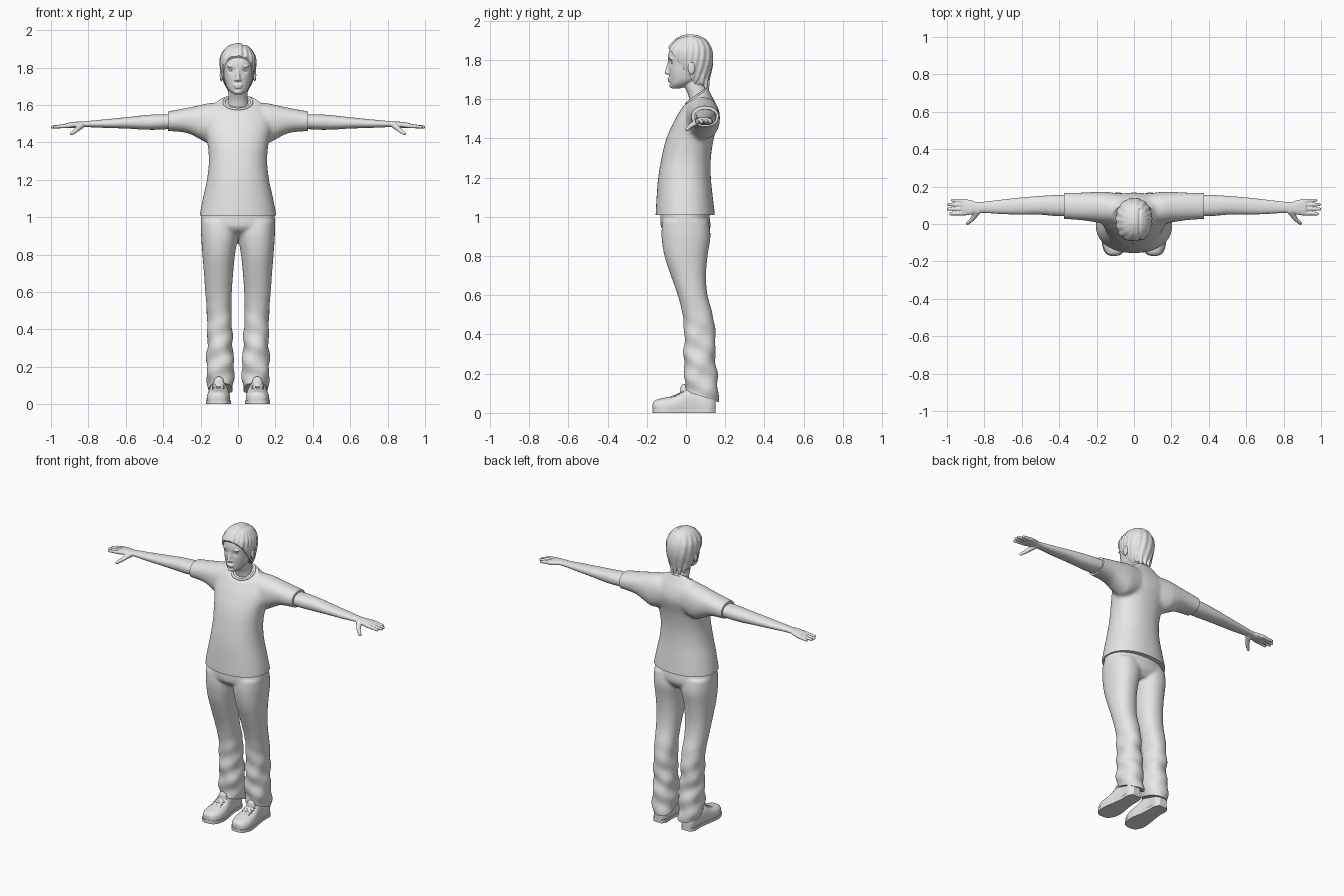
import bpy
import bmesh
import math
from mathutils import Vector, Matrix

cube = bpy.data.objects.get("Cube")
if cube:
    bpy.data.objects.remove(cube, do_unlink=True)

grey = bpy.data.materials.new("plain grey")
grey.use_nodes = True
grey.diffuse_color = (0.8, 0.8, 0.8, 1)
grey.node_tree.nodes["Principled BSDF"].inputs["Base Color"].default_value = (0.8, 0.8, 0.8, 1)


def blend(p, q, r, s, t):
    """Smooth curve value between q and r."""
    return 0.5 * (2 * q + (r - p) * t + (2 * p - 5 * q + 4 * r - s) * t * t
                  + (3 * q - p - 3 * r + s) * t ** 3)


def loft(bm, sections, axis="z", n=40, steps=5, power=0.9):
    """Closed skin through ovals given as (position, low a, high a, low b, high b)."""
    main, a, b = {"x": (0, 1, 2), "y": (1, 0, 2), "z": (2, 0, 1)}[axis]
    last = len(sections) - 1
    dense = []
    for i in range(last):
        four = [sections[max(0, min(last, i + k))] for k in (-1, 0, 1, 2)]
        dense += [[blend(*v, j / steps) for v in zip(*four)] for j in range(steps)]
    dense.append(sections[-1])
    rings = []
    for pos, a0, a1, b0, b1 in dense:
        ring = []
        for k in range(n):
            c, s = math.cos(math.tau * k / n), math.sin(math.tau * k / n)
            co = [0, 0, 0]
            co[main] = pos
            co[a] = (a0 + a1) / 2 + (a1 - a0) / 2 * math.copysign(abs(c) ** power, c)
            co[b] = (b0 + b1) / 2 + (b1 - b0) / 2 * math.copysign(abs(s) ** power, s)
            ring.append(bm.verts.new(co))
        rings.append(ring)
    for lo, hi in zip(rings, rings[1:]):
        for k in range(n):
            bm.faces.new((lo[k], lo[k - 1], hi[k - 1], hi[k]))
    bm.faces.new(rings[0])
    bm.faces.new(rings[-1][::-1])


def even(rows):
    """Symmetric sections from (height, half width, front, back)."""
    return [(z, -w, w, f, b) for z, w, f, b in rows]


def blob(bm, centre, size):
    m = Matrix.Translation(centre) @ Matrix.Diagonal((*size, 1))
    bmesh.ops.create_icosphere(bm, subdivisions=3, radius=1, matrix=m)


def taper(bm, start, end, r0, r1, count=16):
    """Tapered round finger made of overlapping balls."""
    for i in range(count + 1):
        t = i / count
        r = r0 + (r1 - r0) * t
        blob(bm, Vector(start).lerp(Vector(end), t), (r, r, r))


def finish(name, bm, voxel=0, relax=4, warp=None, cuts=(), mirror=False):
    """Fuse the shells, relax, warp and trim them; each cut removes its normal's side."""
    bmesh.ops.recalc_face_normals(bm, faces=bm.faces)
    mesh = bpy.data.meshes.new(name)
    bm.to_mesh(mesh)
    bm.free()
    obj = bpy.data.objects.new(name, mesh)
    bpy.context.collection.objects.link(obj)
    if voxel:
        fuse = obj.modifiers.new("fuse", "REMESH")
        fuse.mode = "VOXEL"
        fuse.voxel_size = voxel
        soft = obj.modifiers.new("soft", "SMOOTH")
        soft.iterations = relax
        graph = bpy.context.evaluated_depsgraph_get()
        mesh = bpy.data.meshes.new_from_object(obj.evaluated_get(graph))
        obj.modifiers.clear()
        obj.data = mesh
    bm = bmesh.new()
    bm.from_mesh(mesh)
    bm.normal_update()
    if warp:
        for v, shift in [(v, warp(v.co, v.normal)) for v in bm.verts]:
            v.co += shift
    for point, normal in cuts:
        bmesh.ops.bisect_plane(bm, geom=bm.verts[:] + bm.edges[:] + bm.faces[:],
                               plane_co=point, plane_no=normal, clear_outer=True)
        rim = [e for e in bm.edges if e.is_boundary]
        bmesh.ops.holes_fill(bm, edges=rim, sides=0)
    bmesh.ops.recalc_face_normals(bm, faces=bm.faces)
    bm.to_mesh(mesh)
    bm.free()
    mesh.materials.clear()
    mesh.materials.append(grey)
    mesh.shade_smooth()
    mesh.set_sharp_from_angle(angle=math.radians(50))
    if mirror:
        obj.modifiers.new("other side", "MIRROR")
    return obj


# Shirt: body and both sleeves fused, trimmed at hem, cuffs and neckline
bm = bmesh.new()
loft(bm, even([(.95, .21, -.155, .147), (1.01, .205, -.155, .147), (1.1, .188, -.15, .137),
               (1.2, .166, -.142, .127), (1.3, .156, -.125, .127), (1.4, .164, -.1, .142),
               (1.5, .185, -.055, .168), (1.57, .16, -.012, .155), (1.62, .11, .015, .13),
               (1.66, .06, .03, .11)]))
sleeve = [(.06, .0, .16, 1.42, 1.61), (.15, .0, .172, 1.395, 1.61), (.2, .008, .172, 1.415, 1.6),
          (.28, .02, .168, 1.452, 1.583), (.42, .03, .166, 1.462, 1.557)]
loft(bm, sleeve, "x")
loft(bm, [(-s[0], *s[1:]) for s in sleeve], "x")
finish("shirt", bm, .009, 10, cuts=[((0, 0, 1.01), (0, 0, -1)), ((.375, 0, 0), (1, 0, 0)),
                                    ((-.375, 0, 0), (-1, 0, 0)),
                                    ((0, .005, 1.578), (0, -.07, .1))])

# Collar band
bm = bmesh.new()
for k in range(64):
    t = math.tau * k / 64
    blob(bm, (.074 * math.sin(t), .056 - .054 * math.cos(t), 1.615 - .037 * math.cos(t)),
         (.008, .008, .008))
finish("collar", bm, .004, 3)

# Trousers: hips and legs fused, with soft folds toward the ankles
bm = bmesh.new()
loft(bm, even([(1.04, .19, -.13, .115), (1.0, .197, -.13, .12), (.94, .188, -.124, .124),
               (.89, .1, -.06, .09)]))
leg = [(.98, .0, .198, -.12, .115), (.9, .0, .197, -.125, .125), (.8, .016, .19, -.11, .11),
       (.7, .026, .182, -.077, .102), (.6, .033, .175, -.042, .11), (.5, .034, .167, -.017, .137),
       (.4, .032, .164, -.01, .15), (.3, .028, .165, -.01, .15), (.2, .02, .168, -.01, .157),
       (.13, .025, .165, -.005, .165), (.02, .03, .158, .0, .167)]
loft(bm, leg)
loft(bm, [(z, -x1, -x0, y0, y1) for z, x0, x1, y0, y1 in leg])


def folds(co, normal):
    amount = .004 * max(0, min(1, (.55 - co.z) / .25))
    around = math.atan2(co.y - .07, abs(co.x) - .1)
    return normal * amount * (math.sin(55 * co.z + 2 * around) + .6 * math.sin(31 * co.z - 3 * around))


finish("trousers", bm, .008, 8, folds, [((0, 0, .11), (0, -.33, -1))])

# Shoes with sole, tongue and laces
shoe = [(-.17, .09, .125, .02, .05), (-.155, .063, .15, -.01, .066), (-.11, .043, .167, -.02, .077),
        (-.05, .043, .163, -.02, .092), (0, .053, .155, -.02, .12), (.06, .06, .147, -.02, .12),
        (.12, .06, .147, -.02, .11), (.15, .075, .13, .0, .08)]
bm = bmesh.new()
loft(bm, shoe, "y", power=.8)
blob(bm, (.103, -.012, .115), (.03, .018, .035))
finish("shoes", bm, .006, 3, cuts=[((0, 0, .006), (0, 0, -1))], mirror=True)
bm = bmesh.new()
loft(bm, [(y, a - .004, b + .004, -.03, .065) for y, a, b, _, _ in shoe], "y", power=.7)
finish("soles", bm, .006, 2, cuts=[((0, 0, 0), (0, 0, -1)), ((0, 0, .02), (0, 0, 1))], mirror=True)
bm = bmesh.new()
for i in range(4):
    y, z = -.075 + .02 * i, .083 + .009 * i
    for side in (-1, 1):
        taper(bm, (.105 - .03 * side, y, z - .004), (.105 + .025 * side, y + .014, z + .004),
              .005, .005, 12)
finish("laces", bm, .003, 2, mirror=True)

# Arms with hands
bm = bmesh.new()
loft(bm, [(.32, .045, .155, 1.475, 1.55), (.42, .043, .155, 1.468, 1.55), (.5, .05, .15, 1.468, 1.545),
          (.6, .05, .142, 1.474, 1.534), (.7, .053, .131, 1.477, 1.524), (.83, .06, .117, 1.482, 1.512),
          (.87, .05, .127, 1.478, 1.51), (.92, .047, .133, 1.476, 1.503)], "x")
for y0, y1, tip in ((.123, .127, .972), (.102, .104, .992), (.08, .08, .994), (.058, .054, .98)):
    taper(bm, (.9, y0, 1.49), (tip, y1, 1.482), .0125, .0085)
taper(bm, (.835, .07, 1.493), (.865, .025, 1.465), .018, .012)
taper(bm, (.865, .025, 1.465), (.89, .004, 1.446), .012, .009)
finish("arms", bm, .004, 3, mirror=True)

# Head and neck with sunken eye sockets
bm = bmesh.new()
loft(bm, even([(1.55, .062, .025, .13), (1.62, .053, .012, .112), (1.67, .05, -.01, .1),
               (1.74, .05, -.02, .1)]))
loft(bm, even([(1.655, .02, -.072, -.03), (1.675, .045, -.08, .02), (1.7, .062, -.083, .07),
               (1.74, .074, -.087, .1), (1.78, .081, -.089, .118), (1.82, .086, -.091, .125),
               (1.86, .08, -.08, .118), (1.89, .066, -.055, .1), (1.91, .04, -.02, .065)]))
taper(bm, (0, -.083, 1.79), (0, -.097, 1.738), .009, .012)
blob(bm, (0, -.085, 1.705), (.026, .01, .006))
blob(bm, (0, -.083, 1.694), (.021, .01, .007))
blob(bm, (0, -.073, 1.67), (.02, .013, .012))
for side in (-1, 1):
    blob(bm, (.011 * side, -.09, 1.734), (.009, .011, .007))
    blob(bm, (.036 * side, -.078, 1.807), (.024, .01, .007))
    ear = Vector((.089 * side, .028, 1.758))
    blob(bm, ear, (.009, .019, .034))


def sockets(co, normal):
    near = Vector((abs(co.x), co.y, co.z)) - Vector((.036, -.078, 1.786))
    return Vector((0, .009 * math.exp(-(near.length / .015) ** 2), 0))


finish("head", bm, .004, 3, sockets)

# Eyes
bm = bmesh.new()
blob(bm, (.036, -.064, 1.786), (.015, .012, .008))
finish("eyes", bm, mirror=True)

# Swept hair with locks at the nape
bm = bmesh.new()
loft(bm, even([(1.67, .045, .0, .1), (1.7, .066, -.03, .118), (1.74, .082, -.06, .129),
               (1.78, .092, -.08, .137), (1.82, .097, -.094, .138), (1.86, .093, -.091, .13),
               (1.9, .07, -.062, .107), (1.92, .044, -.03, .077), (1.93, .015, 0, .04)]))
for x, y, low in ((-.05, .085, 1.665), (-.025, .1, 1.645), (.005, .105, 1.65), (.03, .098, 1.64),
                  (.052, .08, 1.67)):
    taper(bm, (x, y, 1.72), (x * .9, y + .005, low), .017, .006)


def strands(co, normal):
    around = math.atan2(co.x - .02, co.y - .02)
    part = math.exp(-((co.x - .03) / .006) ** 2) if co.z > 1.85 and co.y < .08 else 0
    fade = min(1, max(0, (1.925 - co.z) / .06))
    return normal * (.002 * fade * math.sin(17 * around + 25 * co.z) - .005 * part)


finish("hair", bm, .004, 4, strands, [((0, -.09, 1.862), (0, -.19, -.14))])
